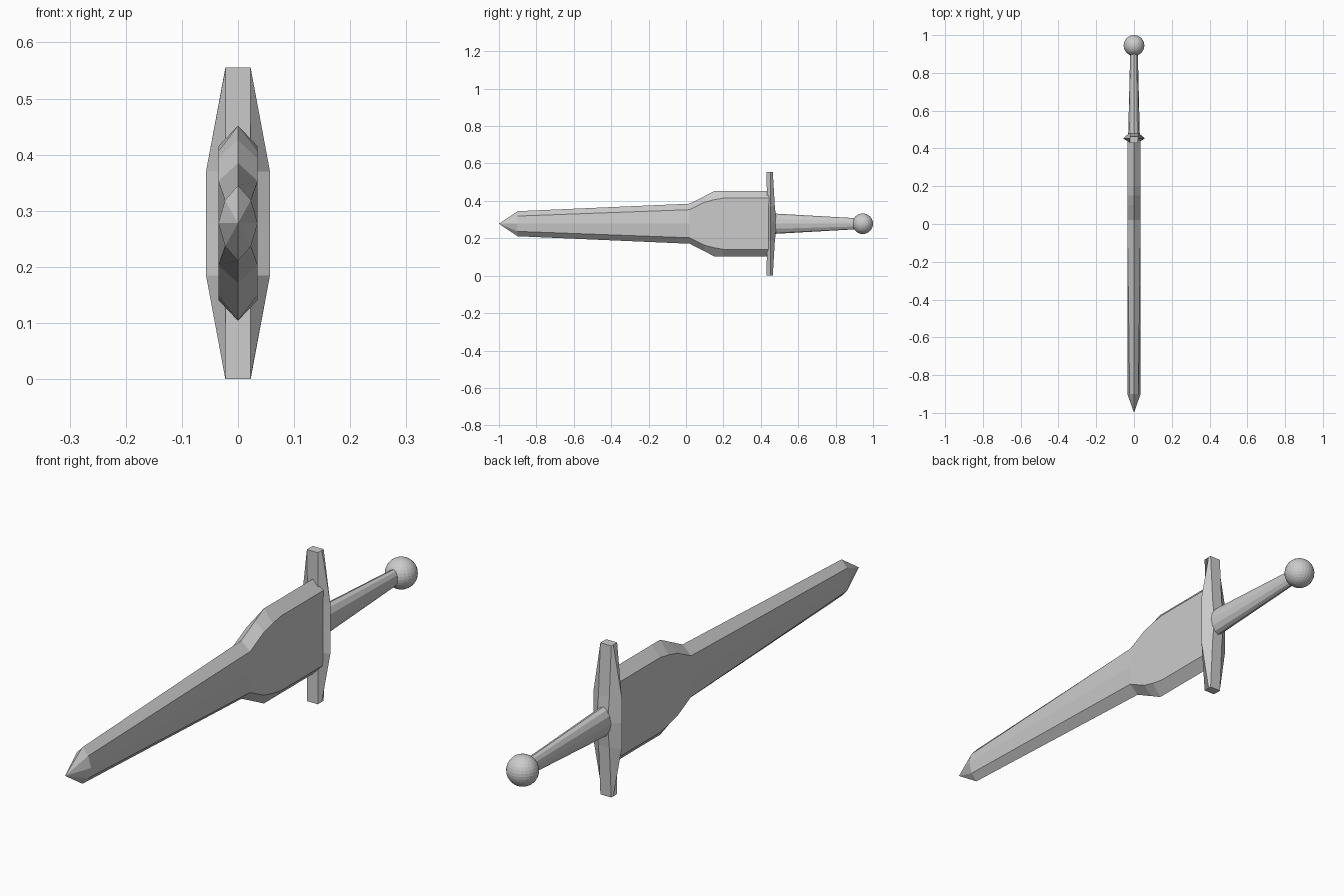
import bpy, bmesh, math

if "Cube" in bpy.data.objects:
    bpy.data.objects.remove(bpy.data.objects["Cube"])

ZC = 0.278  # height of the sword's long axis


def loft(name, rings, tip=None):
    """Skin matching rings of points, capping the open ends."""
    bm = bmesh.new()
    vr = [[bm.verts.new(p) for p in r] for r in rings]
    n = len(vr[0])
    for a, b in zip(vr, vr[1:]):
        for i in range(n):
            j = (i + 1) % n
            bm.faces.new((a[i], a[j], b[j], b[i]))
    if tip:
        t = bm.verts.new(tip)
        for i in range(n):
            bm.faces.new((t, vr[0][(i + 1) % n], vr[0][i]))
    else:
        bm.faces.new(vr[0])
    bm.faces.new(vr[-1])
    bmesh.ops.remove_doubles(bm, verts=bm.verts, dist=0.00001)
    bmesh.ops.recalc_face_normals(bm, faces=bm.faces)
    me = bpy.data.meshes.new(name)
    bm.to_mesh(me)
    bm.free()
    ob = bpy.data.objects.new(name, me)
    bpy.context.collection.objects.link(ob)
    return ob


# Blade: y, edge half height, bevel half height, bevel half width, centre half width
stations = [
    (-0.90, 0.067, 0.041, 0.023, 0.035),
    (0.02, 0.107, 0.075, 0.035, 0.035),
    (0.10, 0.148, 0.115, 0.035, 0.035),
    (0.15, 0.174, 0.128, 0.035, 0.035),
    (0.20, 0.174, 0.137, 0.035, 0.035),
    (0.45, 0.174, 0.137, 0.035, 0.035),
]
loft("blade", [[(x, y, ZC + z) for x, z in
                ((0, e), (w, b), (c, 0), (w, -b), (0, -e), (-w, -b), (-c, 0), (-w, b))]
               for y, e, b, w, c in stations], tip=(0, -1, ZC))

# Crossguard: z, side half width, front y, back y
guard = [
    (0.0, 0.0225, 0.430, 0.464),
    (0.185, 0.057, 0.434, 0.475),
    (ZC, 0.057, 0.436, 0.485),
    (0.37, 0.057, 0.434, 0.475),
    (0.555, 0.0225, 0.430, 0.464),
]
loft("crossguard", [[(x, y, z) for x, y in
                     ((-0.022, f), (0.022, f), (s, 0.453), (0.022, b), (-0.022, b), (-s, 0.453))]
                    for z, s, f, b in guard])

# Tapered oval grip
N = 12
loft("grip", [[(rx * math.cos(2 * math.pi * i / N), y, ZC + rz * math.sin(2 * math.pi * i / N))
               for i in range(N)]
              for y, rx, rz in ((0.46, 0.031, 0.055), (0.92, 0.02, 0.029))])

# Round pommel
bpy.ops.mesh.primitive_uv_sphere_add(segments=24, ring_count=16, radius=0.055,
                                     location=(0, 0.945, ZC))
bpy.context.object.name = "pommel"
